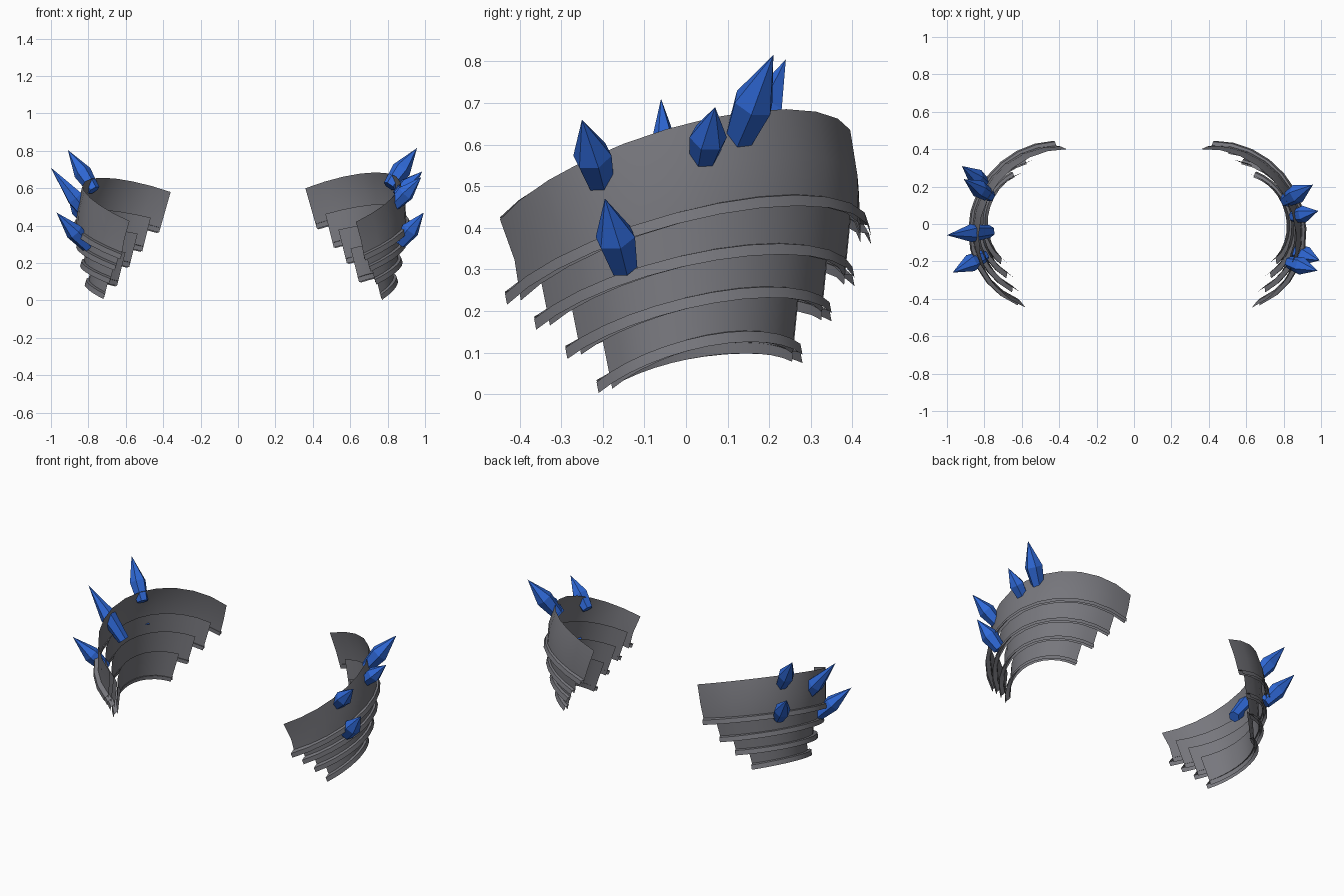
import bpy, bmesh, math
from mathutils import Vector as V

if "Cube" in bpy.data.objects:
    bpy.data.objects.remove(bpy.data.objects["Cube"])


def material(name, rgb):
    m = bpy.data.materials.new(name)
    m.diffuse_color = (*rgb, 1)
    m.use_nodes = True
    m.node_tree.nodes["Principled BSDF"].inputs["Base Color"].default_value = m.diffuse_color
    return m


STEEL = material("dark steel", (0.185, 0.185, 0.205))
BLUE = material("blue crystal", (0.028, 0.14, 0.68))
SEG = 12


def arc(ring):
    """Points of a circular arc through front, side and back points."""
    f, s, b = ring
    a, c = s - f, b - f
    w = a.cross(c)
    centre = f + (w.cross(a) * c.length_squared + c.cross(w) * a.length_squared) / (2 * w.length_squared)
    e1 = f - centre
    e2 = w.normalized().cross(e1)
    end = math.atan2((b - centre).dot(e2), (b - centre).dot(e1)) % math.tau
    return [centre + e1 * math.cos(end * i / SEG) + e2 * math.sin(end * i / SEG)
            for i in range(SEG + 1)]


def shift(ring, offsets):
    return [p + V(o) for p, o in zip(ring, offsets)]


def finish(name, bm, mat, smooth):
    me = bpy.data.meshes.new(name)
    bm.to_mesh(me)
    bm.free()
    me.materials.append(mat)
    ob = bpy.data.objects.new(name, me)
    bpy.context.collection.objects.link(ob)
    if smooth:
        bpy.ops.object.select_all(action='DESELECT')
        ob.select_set(True)
        bpy.context.view_layer.objects.active = ob
        bpy.ops.object.shade_smooth_by_angle(angle=math.radians(30))


def place(ring, left):
    """The left guard is a mirror of the right, turned in a little."""
    if not left:
        return ring
    moved = shift(ring, [(-.05, 0, .005), (-.035, 0, -.02), (0, 0, -.02)])
    return [V((-p.x, p.y, p.z)) for p in moved]


def loft(bm, rings, left):
    rows = [[bm.verts.new(p) for p in arc(place(r, left))] for r in rings]
    for r0, r1 in zip(rows, rows[1:]):
        for i in range(SEG):
            quad = [r0[i], r1[i], r1[i + 1], r0[i + 1]]
            bm.faces.new(quad[::-1] if left else quad)


# lower rim of each plate: front end, outer side, back end
RIMS = [
    [(.68, -.43, .215), (.92, 0, .415), (.43, .445, .38)],
    [(.71, -.36, .155), (.90, 0, .308), (.52, .405, .28)],
    [(.74, -.285, .085), (.88, 0, .205), (.59, .35, .195)],
    [(.77, -.21, .003), (.855, 0, .103), (.655, .28, .095)],
]
TOP = [V((.63, -.447, .42)), V((.86, 0, .65)), V((.36, .40, .60))]
DOWN = V((.008, .005, -.026))


def plate(index, left):
    rim = [V(p) for p in RIMS[index]]
    inner = shift(rim, [(-.005, .033, .01), (-.02, 0, 0), (-.008, -.025, .003)])
    k = .9
    top = TOP if index == 0 else shift(
        inner, [(-.05 * k, -.04 * k, .2 * k), (-.02 * k, 0, .2 * k), (-.05 * k, .02 * k, .2 * k)])
    bm = bmesh.new()
    # curved sheet
    mid = [(a + b) / 2 for a, b in zip(top, inner)]
    if index == 0:
        mid = shift(mid, [(.005, .01, 0), (.012, 0, 0), (0, .005, 0)])
    loft(bm, [top, mid, inner], left)
    # raised lip around the rim
    loft(bm, [[p - DOWN for p in inner], [p - DOWN for p in rim], rim], left)
    finish(f"{'left' if left else 'right'}_plate_{index + 1}", bm, STEEL, True)


def crystal(name, base, tip, radius):
    base, tip = V(base), V(tip)
    axis = tip - base
    rot = axis.to_track_quat('Z', 'Y')
    n = 6
    bm = bmesh.new()
    rows = []
    for t, r in ((0, .7), (.44, 1)):
        rows.append([bm.verts.new(base + axis * t + rot @ V((
            radius * r * math.cos(math.tau * i / n), radius * r * math.sin(math.tau * i / n), 0)))
            for i in range(n)])
    point = bm.verts.new(tip)
    bm.faces.new(rows[0][::-1])
    for i in range(n):
        j = (i + 1) % n
        bm.faces.new([rows[0][i], rows[0][j], rows[1][j], rows[1][i]])
        bm.faces.new([rows[1][i], rows[1][j], point])
    finish(name, bm, BLUE, False)


for left in (False, True):
    for i in range(4):
        plate(i, left)

# crystals: base, tip, radius
CRYSTALS = {
    "right_crystal_top": ((.81, .125, .61), (.957, .21, .815), .052),
    "right_crystal_middle": ((.85, .04, .56), (.985, .07, .69), .046),
    "right_crystal_front": ((.83, -.205, .505), (.98, -.25, .66), .048),
    "right_crystal_low": ((.865, -.15, .305), (.993, -.195, .47), .05),
    "left_crystal_top": ((-.77, .15, .59), (-.91, .24, .805), .048),
    "left_crystal_middle": ((-.77, -.04, .42), (-1.0, -.06, .71), .048),
    "left_crystal_front": ((-.80, -.17, .285), (-.97, -.26, .47), .048),
    "left_crystal_back": ((-.79, .205, .41), (-.92, .31, .595), .048),
}
for name, (b, t, r) in CRYSTALS.items():
    crystal(name, b, t, r)
